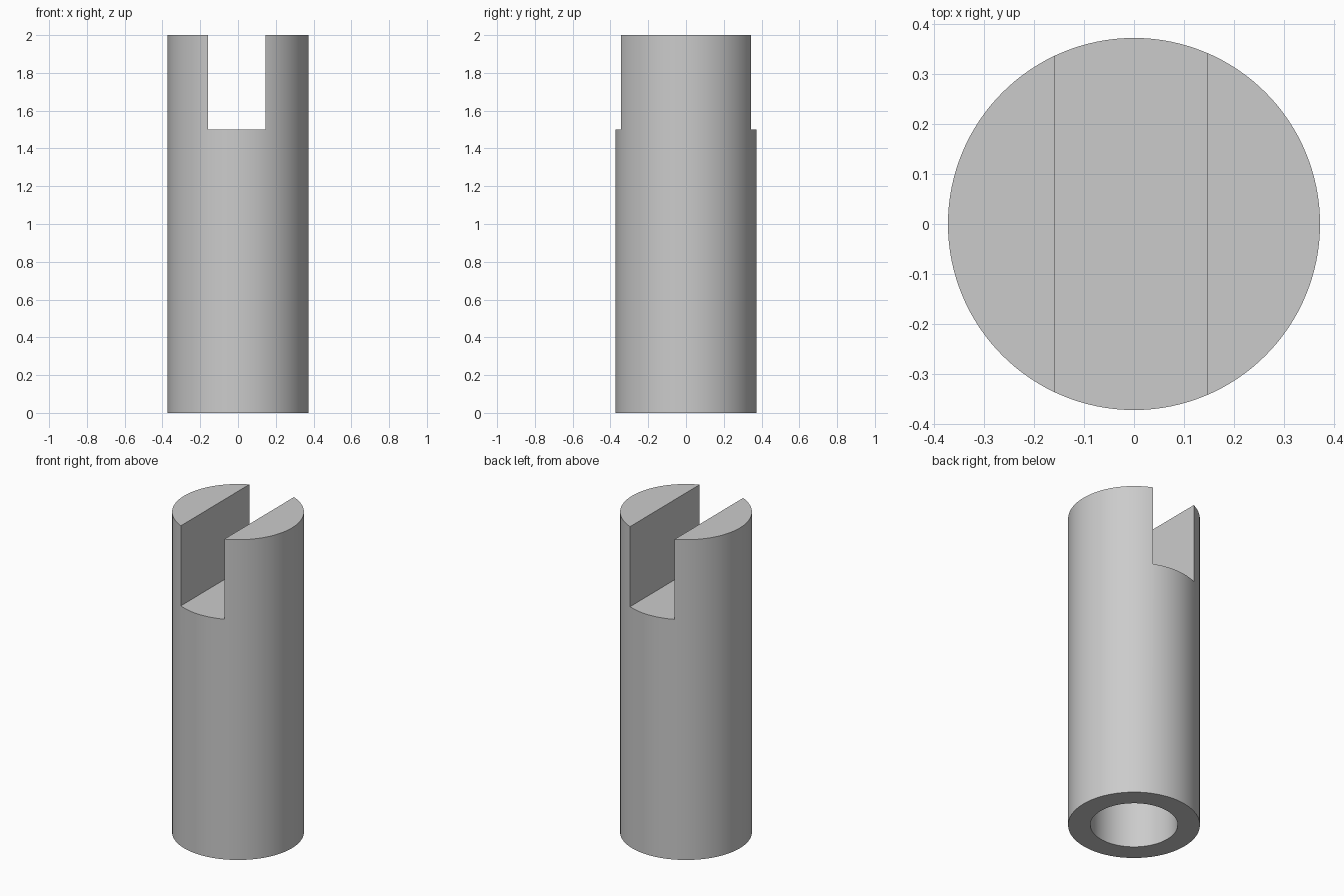
import bpy
import bmesh
from math import radians

default_cube = bpy.data.objects.get("Cube")
if default_cube:
    bpy.data.objects.remove(default_cube, do_unlink=True)

RADIUS, HEIGHT = 0.373, 2.0
BORE_RADIUS, BORE_DEPTH = 0.247, 1.25
SLOT_LEFT, SLOT_RIGHT, SLOT_FLOOR = 0.146, -0.158, 1.5

# Plain grey metal
grey = bpy.data.materials.new("grey_metal")
grey.use_nodes = True
colour = (0.6, 0.6, 0.6, 1.0)
grey.diffuse_color = colour
grey.node_tree.nodes["Principled BSDF"].inputs["Base Color"].default_value = colour


def make_object(name, bm):
    mesh = bpy.data.meshes.new(name)
    bm.to_mesh(mesh)
    bm.free()
    mesh.materials.append(grey)
    obj = bpy.data.objects.new(name, mesh)
    bpy.context.collection.objects.link(obj)
    return obj


def cylinder(name, radius, bottom, top):
    bm = bmesh.new()
    bmesh.ops.create_cone(bm, cap_ends=True, segments=128, radius1=radius,
                          radius2=radius, depth=top - bottom)
    bmesh.ops.translate(bm, verts=bm.verts, vec=(0, 0, (top + bottom) / 2))
    return make_object(name, bm)


def box(name, low, high):
    bm = bmesh.new()
    bmesh.ops.create_cube(bm, size=1)
    for v in bm.verts:
        v.co = [lo if c < 0 else hi for c, lo, hi in zip(v.co, low, high)]
    return make_object(name, bm)


# Round shaft, with a blind bore from below and an open slot across the top
shaft = cylinder("slotted_shaft", RADIUS, 0, HEIGHT)
cutters = [
    cylinder("bore_cutter", BORE_RADIUS, -0.2, BORE_DEPTH),
    box("slot_cutter", (SLOT_RIGHT, -1, SLOT_FLOOR), (SLOT_LEFT, 1, HEIGHT + 0.2)),
]
bpy.ops.object.select_all(action="DESELECT")
shaft.select_set(True)
bpy.context.view_layer.objects.active = shaft
for cutter in cutters:
    cut = shaft.modifiers.new(cutter.name, "BOOLEAN")
    cut.operation = "DIFFERENCE"
    cut.solver = "EXACT"
    cut.object = cutter
    bpy.ops.object.modifier_apply(modifier=cut.name)
    bpy.data.objects.remove(cutter, do_unlink=True)

# Smooth walls, crisp rims
bpy.ops.object.shade_smooth_by_angle(angle=radians(30))
